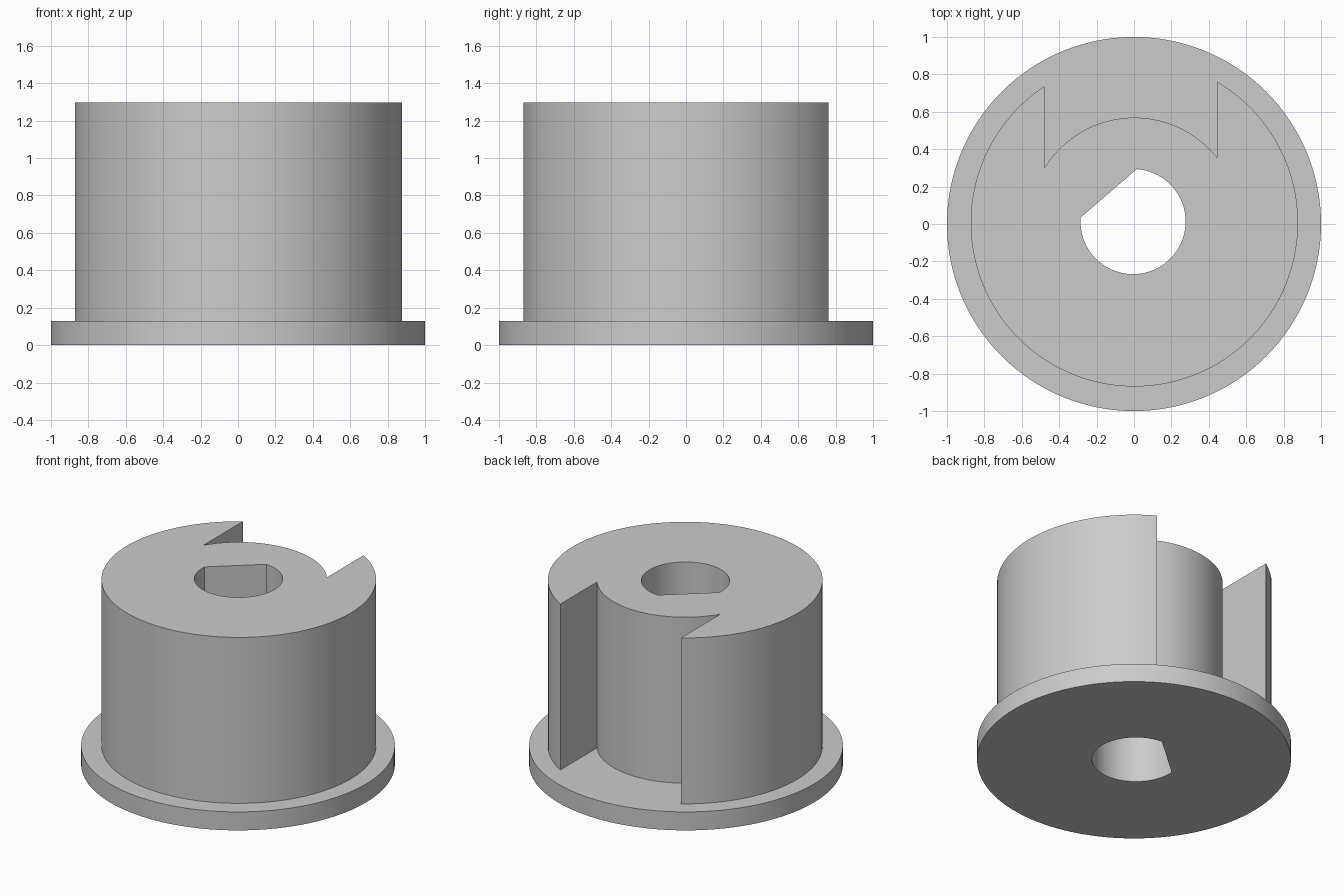
import bpy, bmesh, math

cube = bpy.data.objects.get("Cube")
if cube:
    bpy.data.objects.remove(cube, do_unlink=True)

FLANGE_TOP, BODY_TOP = 0.13, 1.297


def arc(cx, cy, r, start, end, steps):
    """Points along an arc, both ends included."""
    angles = [start + (end - start) * i / steps for i in range(steps + 1)]
    return [(cx + r * math.cos(a), cy + r * math.sin(a)) for a in angles]


def angle_at_x(x, cx, r):
    """Angle on the back half of a circle at a given x."""
    return math.acos((x - cx) / r)


# Outlines: round flange, notched body, bore with one flat
flange = arc(0, 0, 1, 0, math.tau, 128)[:-1]

cx, cy, outer_r, inner_r = 0.002, 0.006, 0.875, 0.563
notch_left, notch_right = 0.445, -0.478
body = arc(cx, cy, outer_r, angle_at_x(notch_right, cx, outer_r),
           math.tau + angle_at_x(notch_left, cx, outer_r), 112)
body += arc(cx, cy, inner_r, angle_at_x(notch_left, cx, inner_r),
            angle_at_x(notch_right, cx, inner_r), 40)

bore = arc(-0.005, 0.013, 0.281, math.radians(175.5), math.radians(446), 72)

bm = bmesh.new()


def wall(loop, z0, z1):
    """Vertical wall along a closed outline."""
    low = [bm.verts.new((x, y, z0)) for x, y in loop]
    high = [bm.verts.new((x, y, z1)) for x, y in loop]
    for i in range(len(loop)):
        bm.faces.new((low[i - 1], low[i], high[i], high[i - 1]))


def ring(outside, inside, z):
    """Flat face between two outlines."""
    edges = []
    for loop in (outside, inside):
        verts = [bm.verts.new((x, y, z)) for x, y in loop]
        edges += [bm.edges.new((verts[i - 1], verts[i])) for i in range(len(verts))]
    bmesh.ops.triangle_fill(bm, edges=edges, use_beauty=True, normal=(0, 0, 1))


# Flange, hub and bore joined into one closed shell
wall(flange, 0, FLANGE_TOP)
wall(body, FLANGE_TOP, BODY_TOP)
wall(bore, 0, BODY_TOP)
ring(flange, bore, 0)
ring(flange, body, FLANGE_TOP)
ring(body, bore, BODY_TOP)
bmesh.ops.remove_doubles(bm, verts=bm.verts[:], dist=0.0001)
bmesh.ops.recalc_face_normals(bm, faces=bm.faces[:])

mesh = bpy.data.meshes.new("flanged_hub")
bm.to_mesh(mesh)
bm.free()
hub = bpy.data.objects.new("flanged_hub", mesh)
bpy.context.collection.objects.link(hub)

# Plain grey material
grey = bpy.data.materials.new("light_grey")
grey.use_nodes = True
grey.diffuse_color = (0.6, 0.6, 0.6, 1)
grey.node_tree.nodes["Principled BSDF"].inputs["Base Color"].default_value = (0.6, 0.6, 0.6, 1)
mesh.materials.append(grey)

# Smooth round walls, crisp rims
bpy.ops.object.select_all(action="DESELECT")
hub.select_set(True)
bpy.context.view_layer.objects.active = hub
bpy.ops.object.shade_smooth_by_angle(angle=math.radians(25))
